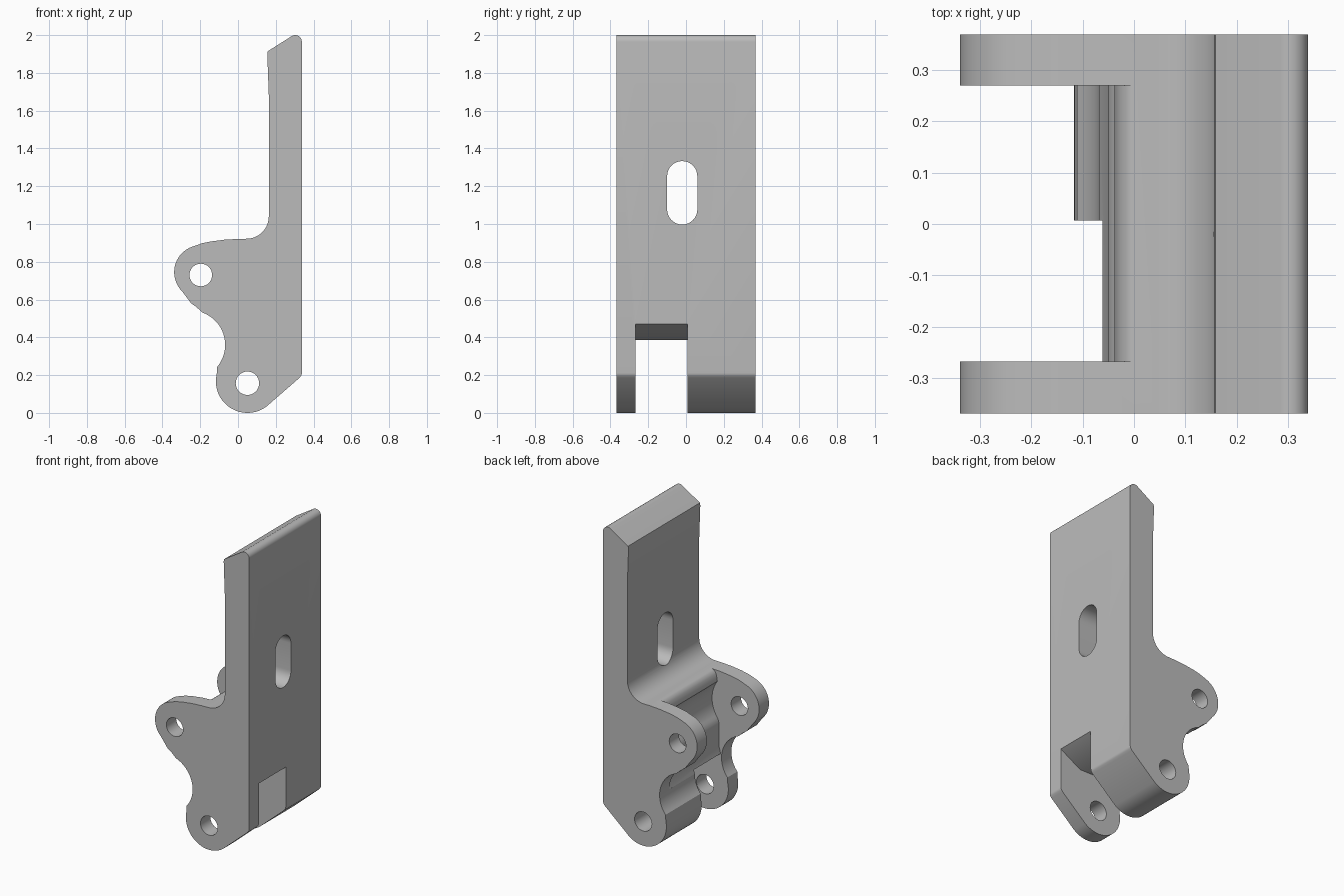
import bpy, bmesh
from math import sin, cos, radians
from mathutils import Vector

cube = bpy.data.objects.get("Cube")
if cube:
    bpy.data.objects.remove(cube, do_unlink=True)

grey = bpy.data.materials.new("plain_grey")
grey.use_nodes = True
colour = (0.5, 0.5, 0.5, 1)
grey.diffuse_color = colour
grey.node_tree.nodes["Principled BSDF"].inputs["Base Color"].default_value = colour


def arc(cu, cv, r, start, end, n=16):
    angles = [radians(start + (end - start) * i / n) for i in range(n + 1)]
    return [(cu + r * cos(a), cv + r * sin(a)) for a in angles]


def prism(name, outline, low, high, axis="y"):
    """Extrude an x-z outline along y, or a y-z outline along x."""
    place = (lambda u, v: (u, low, v)) if axis == "y" else (lambda u, v: (low, u, v))
    shift = Vector((0, high - low, 0) if axis == "y" else (high - low, 0, 0))
    bm = bmesh.new()
    face = bm.faces.new([bm.verts.new(place(u, v)) for u, v in outline])
    out = bmesh.ops.extrude_face_region(bm, geom=[face], use_keep_orig=True)
    moved = [g for g in out["geom"] if isinstance(g, bmesh.types.BMVert)]
    bmesh.ops.translate(bm, verts=moved, vec=shift)
    bmesh.ops.recalc_face_normals(bm, faces=bm.faces)
    mesh = bpy.data.meshes.new(name)
    bm.to_mesh(mesh)
    bm.free()
    mesh.materials.append(grey)
    obj = bpy.data.objects.new(name, mesh)
    bpy.context.collection.objects.link(obj)
    return obj


# Side outline: plate, shoulder fillet, upper ear, waist, lower lug, chamfer
outline = [(0.158, 1.915), (0.155, 1.9), (0.163, 1.68)]
outline += arc(0.045, 1.04, 0.118, 0, -90)
outline += [(0, 0.921), (-0.07, 0.917), (-0.14, 0.908), (-0.19, 0.898)]
outline += arc(-0.195, 0.745, 0.143, 106, 225, 20)
outline += [(-0.25, 0.582), (-0.22, 0.56)]
outline += arc(-0.25, 0.36, 0.182, 70, -40, 20)
outline += arc(0.05, 0.167, 0.167, 167, 308, 24)
outline += [(0.325, 0.185)] + arc(0.308, 0.212, 0.03, -45, 0, 4)
outline += arc(0.303, 1.965, 0.035, 0, 122, 10)
bracket = prism("hinge_bracket", outline, -0.368, 0.368)

# Gap between the ears, with a clearance groove around the upper pin
gap = [(-0.5, 0.96), (0, 0.96), (0, 0.921), (-0.016, 0.913), (-0.029, 0.895), (-0.035, 0.87)]
gap += arc(-0.2, 0.73, 0.2, 36, -36)
gap += [(-0.048, 0.59), (-0.05, 0.57), (-0.05, 0.43), (-0.068, 0.36), (-0.5, 0.36)]

# Slot beside the lower lug, with a sloped ceiling at the back
slot = [(-0.5, -0.1), (-0.5, 0.385), (0.19, 0.385), (0.338, 0.47), (0.42, 0.517), (0.42, -0.1)]

# Elongated hole in the plate
window = arc(-0.02, 1.253, 0.08, 0, 180) + arc(-0.02, 1.077, 0.08, 180, 360)

cutters = [
    prism("ear_gap_cutter", gap, -0.267, 0.269),
    prism("lug_slot_cutter", slot, -0.267, 0.007),
    prism("window_cutter", window, 0.08, 0.5, "x"),
    prism("upper_pin_cutter", arc(-0.197, 0.73, 0.06, 0, 348.75, 31), -0.5, 0.5),
    prism("lower_pin_cutter", arc(0.05, 0.157, 0.062, 0, 348.75, 31), -0.5, 0.5),
]

bpy.ops.object.select_all(action="DESELECT")
bpy.context.view_layer.objects.active = bracket
bracket.select_set(True)
for cutter in cutters:
    cutter.hide_render = True
    mod = bracket.modifiers.new(cutter.name, "BOOLEAN")
    mod.operation = "DIFFERENCE"
    mod.solver = "EXACT"
    mod.object = cutter
    bpy.ops.object.modifier_apply(modifier=mod.name)
    bpy.data.objects.remove(cutter, do_unlink=True)

bpy.ops.object.shade_smooth_by_angle(angle=radians(30))
